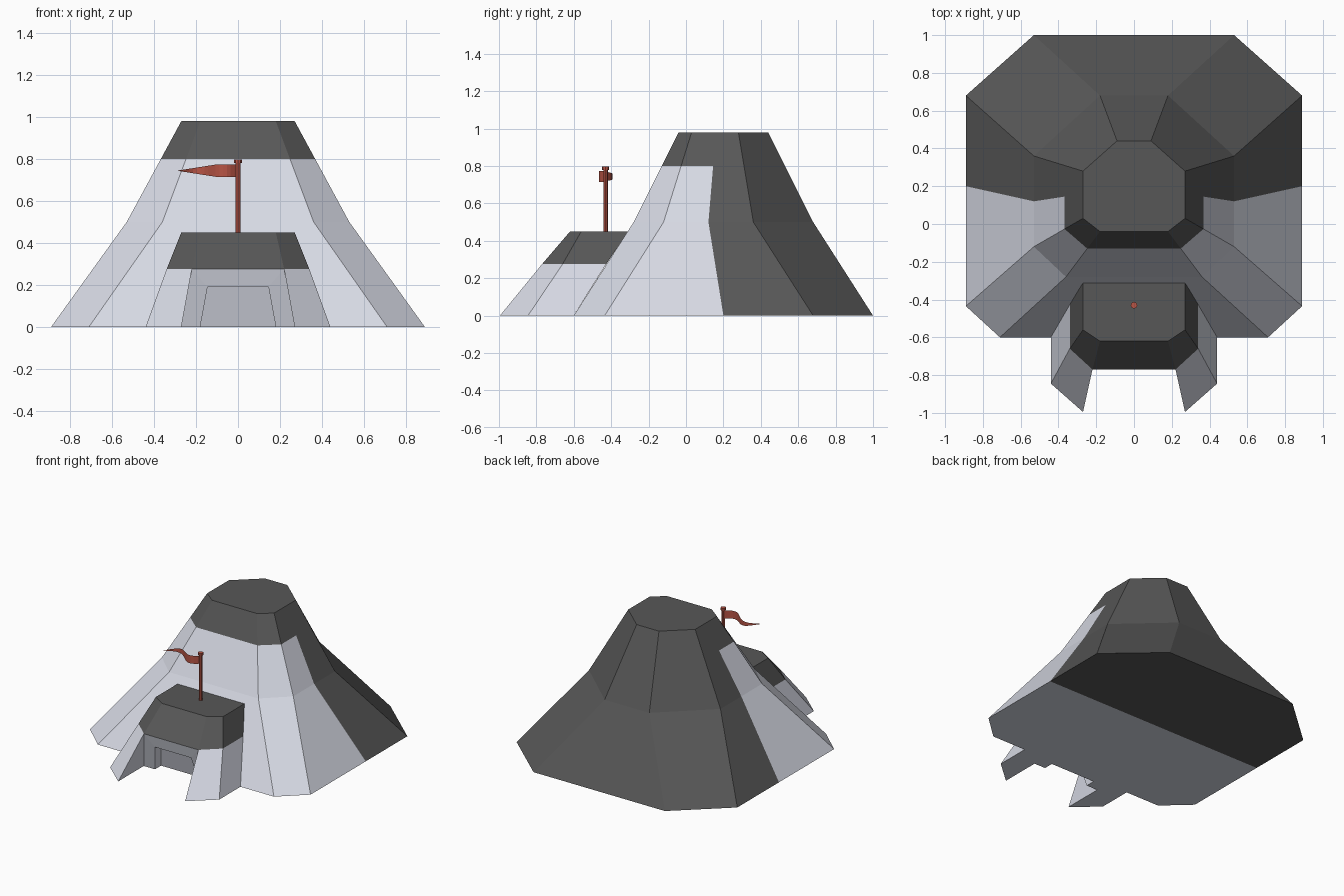
import bpy, bmesh, math
from mathutils import Vector

cube = bpy.data.objects.get("Cube")
if cube:
    bpy.data.objects.remove(cube)


def material(name, rgb):
    m = bpy.data.materials.new(name)
    m.use_nodes = True
    m.diffuse_color = (*rgb, 1)
    m.node_tree.nodes["Principled BSDF"].inputs["Base Color"].default_value = (*rgb, 1)
    return m


snow = material("snow white", (0.68, 0.70, 0.78))
rock = material("rock grey", (0.095, 0.095, 0.095))
red = material("flag red", (0.48, 0.09, 0.06))
SNOW, ROCK = 0, 1


def finish(bm, name, mats):
    bmesh.ops.remove_doubles(bm, verts=bm.verts, dist=0.0005)
    mesh = bpy.data.meshes.new(name)
    bm.to_mesh(mesh)
    bm.free()
    for m in mats:
        mesh.materials.append(m)
    ob = bpy.data.objects.new(name, mesh)
    bpy.context.collection.objects.link(ob)
    return ob


def face(bm, points, mat=0):
    f = bm.faces.new([bm.verts.new(p) for p in points])
    f.material_index = mat


def both_sides(bm, points, mat=0):
    face(bm, points, mat)
    face(bm, [(-x, y, z) for x, y, z in reversed(points)], mat)


def ring(half, z):
    """Counter-clockwise ring from its +x half, listed front to back."""
    return [(x, y, z) for x, y in half] + [(-x, y, z) for x, y in reversed(half)]


# Mountain: each level lists front, front corner, colour split, back corner, back
base = [(0.71, -0.60), (0.89, -0.435), (0.89, 0.20), (0.89, 0.68), (0.53, 1.0)]
waist = [(0.36, -0.28), (0.53, -0.12), (0.53, 0.12), (0.53, 0.36), (0.18, 0.68)]
peak = [(0.18, -0.04), (0.27, 0.03), (0.27, 0.16), (0.27, 0.28), (0.09, 0.44)]
cap = [tuple(Vector(a).lerp(Vector(b), 0.625)) for a, b in zip(waist, peak)]
cap[2] = (cap[2][0], 0.145)
levels = [ring(base, 0), ring(waist, 0.5), ring(cap, 0.8), ring(peak, 0.98)]

bm = bmesh.new()
for i in range(3):
    low, high = levels[i], levels[i + 1]
    for j in range(10):
        k = (j + 1) % 10
        dark = i == 2 or 2 <= j <= 6
        face(bm, [low[j], low[k], high[k], high[j]], ROCK if dark else SNOW)
face(bm, levels[3], ROCK)
face(bm, list(reversed(levels[0][2:8])), ROCK)
face(bm, list(reversed(levels[0][7:] + levels[0][:3])), SNOW)
finish(bm, "mountain", [snow, rock])

# Porch: rock roof on two splayed snow buttresses
foot = [(0.27, -0.995), (0.44, -0.845), (0.44, -0.60)]
eave = [(0.22, -0.77), (0.34, -0.66), (0.34, -0.427)]
roof = [(0.18, -0.62), (0.27, -0.56), (0.27, -0.31)]
steps = [ring(foot, 0), ring(eave, 0.275), ring(roof, 0.45)]

bm = bmesh.new()
for i in range(2):
    low, high = steps[i], steps[i + 1]
    for j in (0, 1, 3, 4, 5):
        if i == 0 and j == 5:
            continue
        k = (j + 1) % 6
        face(bm, [low[j], low[k], high[k], high[j]], i)
face(bm, steps[2], ROCK)

# Leaning alcove wall with a recessed doorway
lip, toe = (0.22, -0.77, 0.275), (0.27, -0.70, 0)
door_foot, door_head = (0.18, -0.70, 0), (0.145, -0.75, 0.19)
in_foot, in_head = (0.18, -0.63, 0), (0.145, -0.68, 0.19)


def flip(p):
    return (-p[0], p[1], p[2])


both_sides(bm, [lip, toe, steps[0][0]])
both_sides(bm, [door_foot, toe, lip, door_head])
both_sides(bm, [in_foot, door_foot, door_head, in_head])
face(bm, [flip(door_head), door_head, lip, flip(lip)])
face(bm, [flip(in_head), in_head, door_head, flip(door_head)])
face(bm, [flip(in_foot), in_foot, in_head, flip(in_head)])
sole = [in_foot, door_foot, toe] + steps[0][:3]
face(bm, list(reversed(sole + [flip(p) for p in reversed(sole)])))
finish(bm, "porch", [snow, rock])

# Flag pole and finial
POLE_Y = -0.43


def cylinder(name, radius, z0, z1):
    bpy.ops.mesh.primitive_cylinder_add(vertices=8, radius=radius, depth=z1 - z0,
                                        location=(0, POLE_Y, (z0 + z1) / 2))
    ob = bpy.context.object
    ob.name = name
    ob.data.materials.append(red)


cylinder("flag_pole", 0.012, 0.44, 0.785)
cylinder("pole_finial", 0.018, 0.78, 0.797)

# Waving pennant
bm = bmesh.new()
N = 16
rows = []
for i in range(N + 1):
    t = i / N
    y = POLE_Y - 0.036 * math.sin(t * 2.2 * math.pi)
    h = 0.028 * min(1, 1.6 * (1 - t)) + 0.001
    rows.append([(-0.285 * t, y, 0.744 - h), (-0.285 * t, y, 0.744 + h)])
for a, b in zip(rows, rows[1:]):
    face(bm, [b[0], a[0], a[1], b[1]])
finish(bm, "pennant", [red])
